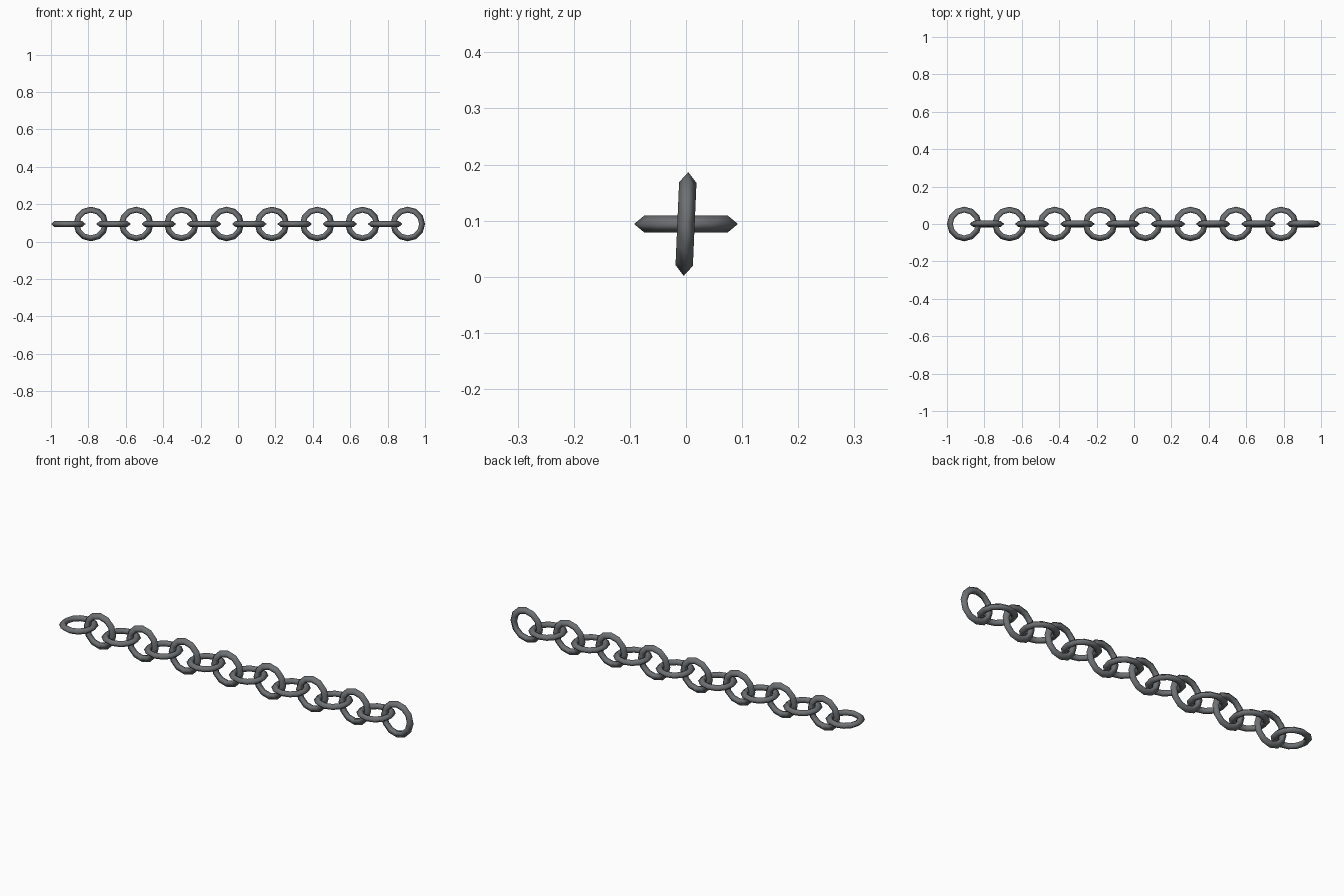
import bpy
import bmesh
import math
from mathutils import Matrix, Vector

if "Cube" in bpy.data.objects:
    bpy.data.objects.remove(bpy.data.objects["Cube"], do_unlink=True)

LINKS = 16
SPACING = 0.121
SEGMENTS = 12
CENTRE_Z = 0.094
# Tube section as (radius, offset): sharp outer ridge, flatter inside
SECTION = [(0.0925, 0), (0.074, 0.0155), (0.061, 0.009),
           (0.061, -0.009), (0.074, -0.0155)]

steel = bpy.data.materials.new("dark_steel")
steel.use_nodes = True
colour = (0.16, 0.165, 0.17, 1)
steel.diffuse_color = colour
steel.node_tree.nodes["Principled BSDF"].inputs["Base Color"].default_value = colour


def link_mesh():
    """Ring lying flat, swept from the tube section."""
    bm = bmesh.new()
    rings = []
    for i in range(SEGMENTS):
        turn = Matrix.Rotation(math.tau * i / SEGMENTS, 3, 'Z')
        rings.append([bm.verts.new(turn @ Vector((r, 0, h))) for r, h in SECTION])
    n = len(SECTION)
    for i, ring in enumerate(rings):
        following = rings[(i + 1) % SEGMENTS]
        for j in range(n):
            k = (j + 1) % n
            bm.faces.new((ring[j], following[j], following[k], ring[k]))
    bmesh.ops.recalc_face_normals(bm, faces=bm.faces)
    for face in bm.faces:
        face.smooth = True
    mesh = bpy.data.meshes.new("chain_link")
    bm.to_mesh(mesh)
    bm.free()
    mesh.materials.append(steel)
    return mesh


# Chain of alternating flat and upright links
mesh = link_mesh()
for i in range(LINKS):
    upright = i % 2 == 1
    name = "upright_link" if upright else "flat_link"
    link = bpy.data.objects.new(f"{name}_{i // 2 + 1}", mesh)
    link.location = ((i - (LINKS - 1) / 2) * SPACING, 0, CENTRE_Z)
    # Upright links lean slightly to one side
    link.rotation_euler.x = math.radians(87.5) if upright else 0
    bpy.context.collection.objects.link(link)
